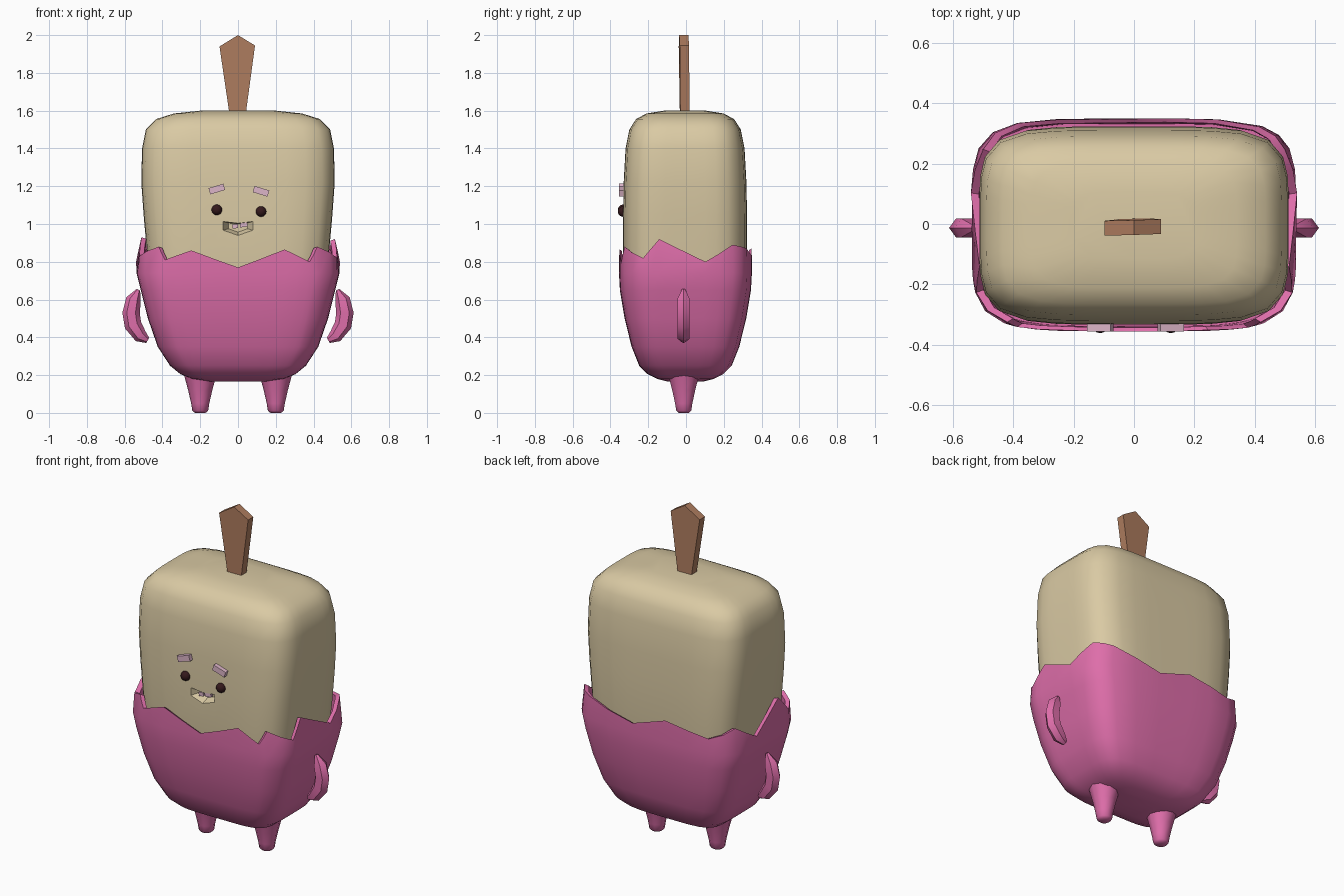
import bpy, bmesh, math
from mathutils import Vector

if "Cube" in bpy.data.objects:
    bpy.data.objects.remove(bpy.data.objects["Cube"])


def material(name, rgb):
    m = bpy.data.materials.new(name)
    m.diffuse_color = (*rgb, 1)
    m.use_nodes = True
    m.node_tree.nodes["Principled BSDF"].inputs["Base Color"].default_value = m.diffuse_color
    return m


CREAM = material("cream", (0.70, 0.59, 0.37))
PINK = material("pink", (0.73, 0.155, 0.40))
WOOD = material("wood", (0.43, 0.205, 0.115))
DARK = material("dark brown", (0.035, 0.010, 0.012))
MAUVE = material("pale mauve", (0.72, 0.46, 0.58))


def finish(name, bm, mat, smooth=None):
    bmesh.ops.recalc_face_normals(bm, faces=bm.faces)
    me = bpy.data.meshes.new(name)
    bm.to_mesh(me)
    bm.free()
    me.materials.append(mat)
    ob = bpy.data.objects.new(name, me)
    bpy.context.collection.objects.link(ob)
    if smooth:
        bpy.ops.object.select_all(action='DESELECT')
        ob.select_set(True)
        bpy.context.view_layer.objects.active = ob
        bpy.ops.object.shade_smooth_by_angle(angle=math.radians(smooth))
    return ob


def loft(name, rings, mat, smooth=None):
    """Skin a list of point rings and cap both ends."""
    bm = bmesh.new()
    vs = [[bm.verts.new(p) for p in r] for r in rings]
    n = len(vs[0])
    for a, b in zip(vs, vs[1:]):
        for j in range(n):
            k = (j + 1) % n
            bm.faces.new((a[j], a[k], b[k], b[j]))
    bm.faces.new(vs[0][::-1])
    bm.faces.new(vs[-1])
    return finish(name, bm, mat, smooth)


def rounded(u, v, n=5):
    """Push a direction onto a rounded unit square."""
    k = (abs(u) ** n + abs(v) ** n) ** (-1 / n)
    return u * k, v * k


def circle(n):
    return [(math.cos(2 * math.pi * i / n), math.sin(2 * math.pi * i / n)) for i in range(n)]


def box(name, loc, size, tilt, mat):
    bm = bmesh.new()
    bmesh.ops.create_cube(bm, size=1)
    bmesh.ops.scale(bm, vec=size, verts=bm.verts)
    ob = finish(name, bm, mat)
    ob.location = loc
    ob.rotation_euler = (0, math.radians(tilt), 0)
    return ob


# Block body: rounded rectangular rings (z, half width, half depth)
body_rows = [(0.5, 0.44, 0.30), (0.7, 0.465, 0.318), (0.85, 0.482, 0.328), (1.05, 0.50, 0.328),
             (1.22, 0.512, 0.325), (1.4, 0.508, 0.315), (1.5, 0.488, 0.295), (1.555, 0.435, 0.26),
             (1.585, 0.34, 0.205), (1.6, 0.20, 0.11)]
cols = [rounded(*c) for c in circle(40)]
body = loft("body", [[(u * hx, v * hy - 0.005, z) for u, v in cols] for z, hx, hy in body_rows],
            CREAM, 35)

# Mouth recess, narrowing inwards
mouth = [(-0.085, 1.015), (-0.085, 0.965), (0, 0.935), (0.085, 0.965), (0.085, 1.015), (0, 1.005)]
cutter = loft("mouth_cutter",
              [[(x * s, y, 0.99 + (z - 0.99) * s) for x, z in mouth]
               for y, s in ((-0.36, 1.1), (-0.285, 0.6))], CREAM)
cutter.hide_render = True
cutter.hide_viewport = True
cut = body.modifiers.new("mouth", 'BOOLEAN')
cut.object = cutter
cut.operation = 'DIFFERENCE'
cut.solver = 'EXACT'

# Teeth, eyes and brows
for i, (x, z, w) in enumerate(((-0.015, 0.988, 0.03), (0.03, 0.995, 0.04))):
    box(f"tooth_{i}", (x, -0.318, z), (w, 0.02, 0.022), -8, MAUVE)
for side, x, ze, zb in (("left", -0.112, 1.075, 1.185), ("right", 0.122, 1.066, 1.173)):
    bm = bmesh.new()
    bmesh.ops.create_uvsphere(bm, u_segments=16, v_segments=10, radius=0.028)
    eye = finish(f"eye_{side}", bm, DARK, 60)
    eye.location = (x, -0.333, ze)
    box(f"brow_{side}", (x, -0.34, zb), (0.082, 0.03, 0.034), -17 if x < 0 else 17, MAUVE)

# Wrapper: columns follow the torn rim (u, v, rim height) around a unit square
rim = [(-0.75, -1, 0.81), (-0.47, -1, 0.86), (0, -1, 0.77), (0.47, -1, 0.865), (0.73, -1, 0.80),
       (0.87, -1, 0.88), (1, -0.65, 0.82), (1, -0.4, 0.92), (1, 0.3, 0.80), (1, 0.75, 0.89),
       (0.85, 1, 0.87), (0.2, 1, 0.80), (-0.2, 1, 0.87), (-0.75, 1, 0.83), (-1, 0.75, 0.89),
       (-1, 0.3, 0.80), (-1, -0.4, 0.93), (-1, -0.65, 0.83), (-0.87, -1, 0.88)]
wrap_rows = [(0.165, 0.14, 0.09), (0.18, 0.24, 0.15), (0.205, 0.305, 0.20), (0.25, 0.36, 0.245),
             (0.35, 0.425, 0.285), (0.5, 0.477, 0.322), (0.65, 0.515, 0.347), (0.74, 0.537, 0.352),
             (0.80, 0.54, 0.353), (0.95, 0.508, 0.345)]
rim_cols = []
for a, b in zip(rim, rim[1:] + rim[:1]):
    for t in (0, 0.5):
        p = [a[i] + (b[i] - a[i]) * t for i in range(3)]
        rim_cols.append((*rounded(p[0], p[1]), p[2]))


def wrap_point(u, v, z, inset=0.0):
    for (z0, x0, y0), (z1, x1, y1) in zip(wrap_rows, wrap_rows[1:]):
        if z <= z1:
            break
    t = (z - z0) / (z1 - z0)
    hx = x0 + (x1 - x0) * t - inset * 2
    hy = y0 + (y1 - y0) * t - inset
    return (u * hx, v * hy - 0.003, z)


rings = [[wrap_point(u, v, z) for u, v, _ in rim_cols] for z, _, _ in wrap_rows[:8]]
rings.append([wrap_point(u, v, z) for u, v, z in rim_cols])
rings.append([wrap_point(u, v, z - 0.008, 0.013) for u, v, z in rim_cols])
rings.append([wrap_point(u, v, 0.70, 0.015) for u, v, _ in rim_cols])
loft("wrapper", rings, PINK, 45)

# Arms and legs, mirrored left and right
arm_path = [(0.527, 0.652, 0.010), (0.553, 0.60, 0.040), (0.566, 0.53, 0.046),
            (0.556, 0.465, 0.046), (0.515, 0.405, 0.036), (0.478, 0.384, 0.016)]
leg_rows = [(0.0, 0.028), (0.012, 0.042), (0.05, 0.048), (0.12, 0.064), (0.18, 0.080), (0.23, 0.095)]
for side, s in (("left", -1), ("right", 1)):
    arm = []
    for i, (x, z, r) in enumerate(arm_path):
        p, q = arm_path[max(i - 1, 0)], arm_path[min(i + 1, len(arm_path) - 1)]
        d = Vector((q[0] - p[0], 0, q[1] - p[1])).normalized()
        arm.append([(s * (x - d.z * r * c), -0.013 + min(r, 0.036) * e, z + d.x * r * c)
                    for c, e in circle(6)])
    loft(f"arm_{side}", arm, PINK, 50)
    loft(f"leg_{side}", [[(s * 0.2 + r * c, -0.012 + r * e, z) for c, e in circle(10)]
                         for z, r in leg_rows], PINK, 50)

# Wooden stick with a pointed end
stick = [(-0.042, 1.56), (0.038, 1.56), (0.09, 1.945), (0, 2.0), (-0.098, 1.94)]
loft("stick", [[(x, y + x * 0.03 - (z - 1.56) * 0.012, z) for x, z in stick]
               for y in (-0.031, 0.018)], WOOD)
